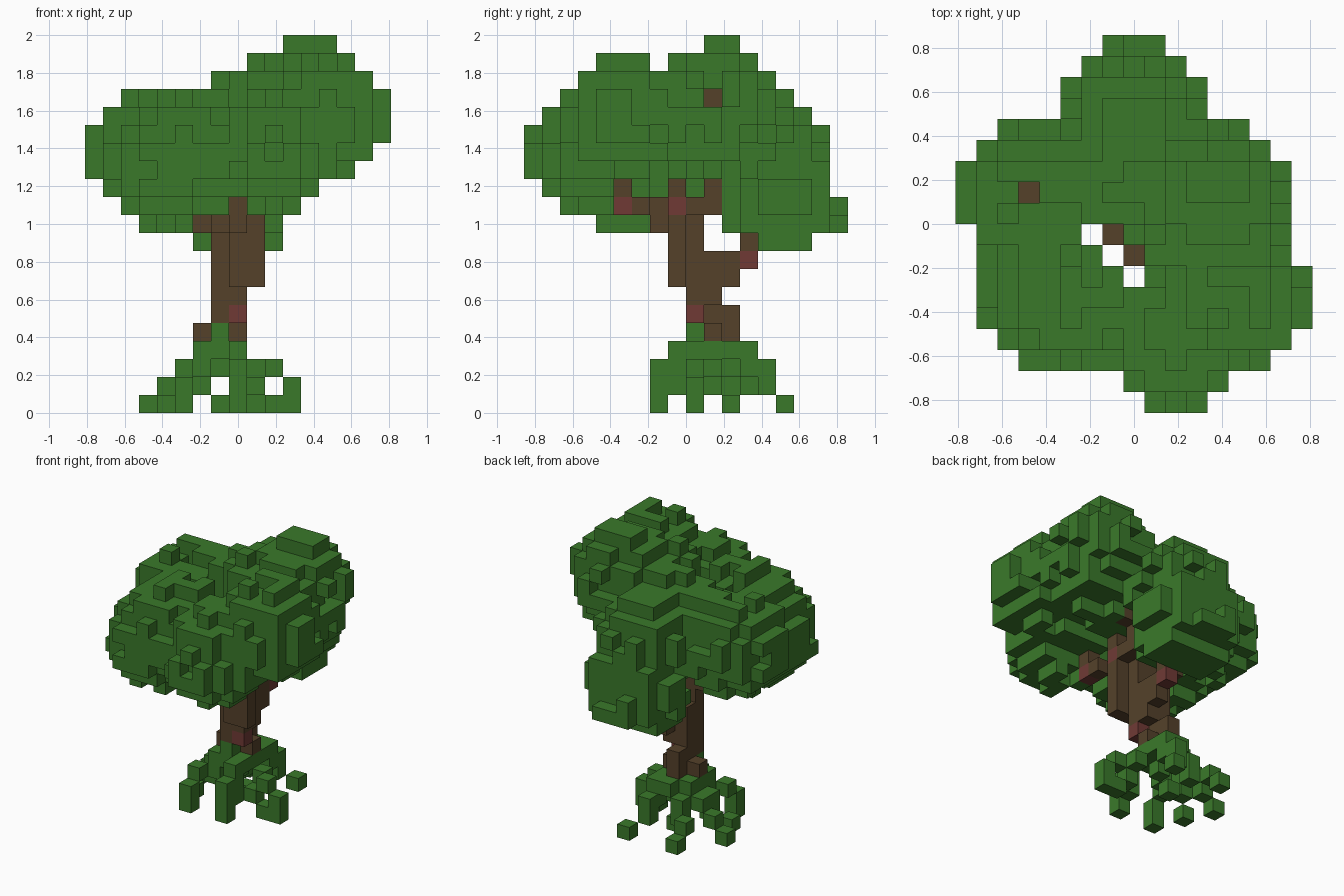
import bpy
import bmesh
import random
from mathutils import Vector

random.seed(11)
if "Cube" in bpy.data.objects:
    bpy.data.objects.remove(bpy.data.objects["Cube"])

SIZE = 2 / 21                                   # edge of one block
ORIGIN = Vector((8.5, 9, 0))                    # grid point above the world origin


def material(name, r, g, b):
    mat = bpy.data.materials.new(name)
    mat.use_nodes = True
    mat.diffuse_color = (r, g, b, 1)
    mat.node_tree.nodes["Principled BSDF"].inputs["Base Color"].default_value = (r, g, b, 1)
    return mat


leaf_green = material("leaf green", 0.042, 0.191, 0.023)
bark_brown = material("bark brown", 0.089, 0.053, 0.023)
bark_red = material("bark red", 0.16, 0.042, 0.036)


def path(*points):
    """Blocks along a line through the given grid points."""
    cells = set()
    for a, b in zip(points, points[1:]):
        a, b = Vector(a), Vector(b)
        steps = int(max(abs(c) for c in b - a))
        for n in range(steps + 1):
            cells.add(tuple(round(c) for c in a.lerp(b, n / max(steps, 1))))
    return cells


def box(xs, ys, zs):
    span = [range(lo, hi + 1) for lo, hi in (xs, ys, zs)]
    return {(i, j, k) for i in span[0] for j in span[1] for k in span[2]}


def ball(centre):
    """A blocky ball with a ragged outer layer."""
    cells = set()
    reach = range(-3, 4)
    for i in reach:
        for j in reach:
            for k in reach:
                d = i * i + j * j + k * k
                chance = 1 if d < 8 else 0.85 if d < 10 else 0.62 if d < 12 else 0.2 if d == 12 else 0
                if random.random() < chance:
                    cells.add((centre[0] + i, centre[1] + j, centre[2] + k))
    return cells


def build(name, cells, mats, paint=lambda cell: 0):
    """Mesh made of the outer faces of a set of blocks."""
    bm = bmesh.new()
    for cell in sorted(cells):
        middle = Vector(cell) + Vector((0.5, 0.5, 0.5)) - ORIGIN
        for axis in range(3):
            for sign in (-1, 1):
                n = Vector((0, 0, 0))
                n[axis] = sign
                if tuple(int(c + d) for c, d in zip(cell, n)) in cells:
                    continue
                u = Vector((n.y, n.z, n.x))
                v = n.cross(u)
                corners = [n + u + v, n - u + v, n - u - v, n + u - v]
                face = bm.faces.new([bm.verts.new((middle + c / 2) * SIZE) for c in corners])
                face.material_index = paint(cell)
    bmesh.ops.remove_doubles(bm, verts=bm.verts, dist=0.001)
    mesh = bpy.data.meshes.new(name)
    bm.to_mesh(mesh)
    bm.free()
    for mat in mats:
        mesh.materials.append(mat)
    obj = bpy.data.objects.new(name, mesh)
    bpy.context.collection.objects.link(obj)


# Trunk: a leaning stem with a forked upper half
wood = box((7, 7), (9, 10), (5, 10)) | box((8, 8), (9, 9), (5, 10))
wood |= box((8, 9), (8, 8), (7, 10)) | box((8, 8), (10, 10), (6, 8))
wood |= box((7, 7), (10, 11), (4, 5)) | box((8, 8), (11, 11), (7, 8))
wood |= {(6, 10, 4), (8, 10, 4), (7, 8, 10)}
wood -= box((7, 7), (10, 10), (9, 10))

# Branches reaching into the leaf balls
wood |= path((8, 11, 8), (8, 12, 8), (8, 12, 9), (8, 14, 11))
wood |= path((8, 7, 10), (8, 7, 11), (9, 6, 11), (9, 5, 11), (9, 5, 12), (10, 3, 14))
wood |= path((9, 8, 10), (9, 8, 12))
wood |= path((9, 9, 11), (9, 10, 11), (9, 10, 12), (12, 10, 17))
wood |= path((7, 9, 10), (6, 9, 10), (3, 10, 14))
wood |= path((7, 8, 10), (7, 8, 11), (6, 7, 11), (4, 5, 13))
red_blocks = {(8, 9, 5), (8, 12, 8), (9, 5, 11), (9, 8, 11)}
build("trunk_and_branches", wood, [bark_brown, bark_red], lambda c: int(c in red_blocks))

# Leaf crown
leaves = set()
for centre in [(13, 5, 16), (12, 10, 17), (12, 9, 16), (10, 3, 14), (3, 10, 14),
               (4, 5, 13), (4, 7, 13), (6, 5, 14), (8, 14, 11), (8, 13, 14),
               (7, 10, 15), (10, 9, 16)]:
    leaves |= ball(centre)


def is_open(cell):
    """Gaps in the crown: the slot over the trunk, branch tips, the underside."""
    i, j, k = cell
    slot = 6 <= i <= 8 and 6 <= j <= 8 and i + j in (14, 15)
    tips = j == 10 and (k == 17 and i > 12 or i == 3 and k > 14)
    elbow = j == 5 and k == 12 and i > 9
    underside = k < 9 or k == 9 and not 13 <= j <= 15 or k == 10 and i > 10
    return slot or tips or elbow or underside


leaves = {c for c in leaves - wood if not is_open(c)}
build("leaf_crown", leaves, [leaf_green])

# Spreading green roots
roots = box((6, 8), (9, 11), (3, 3))
roots |= {(7, 9, 4), (8, 12, 2), (8, 8, 1), (7, 10, 2), (9, 9, 1)}
roots |= path((8, 9, 3), (8, 8, 3), (8, 8, 2), (8, 7, 2), (8, 7, 0))
roots |= path((8, 10, 3), (9, 10, 2), (10, 9, 2), (11, 9, 1), (11, 9, 0), (10, 9, 0))
roots |= path((8, 12, 3), (8, 13, 2), (8, 13, 1), (9, 14, 0))
roots |= path((7, 12, 3), (6, 12, 2), (5, 13, 1), (5, 14, 0))
roots |= path((6, 12, 2), (6, 12, 1), (7, 11, 0))
roots |= path((6, 10, 3), (5, 10, 2), (5, 10, 1), (4, 9, 0))
roots |= path((6, 11, 3), (5, 11, 2), (4, 11, 1), (3, 11, 0))
roots |= path((6, 9, 3), (6, 9, 2), (5, 8, 2), (5, 7, 1), (5, 7, 0))
build("roots", roots, [leaf_green])
